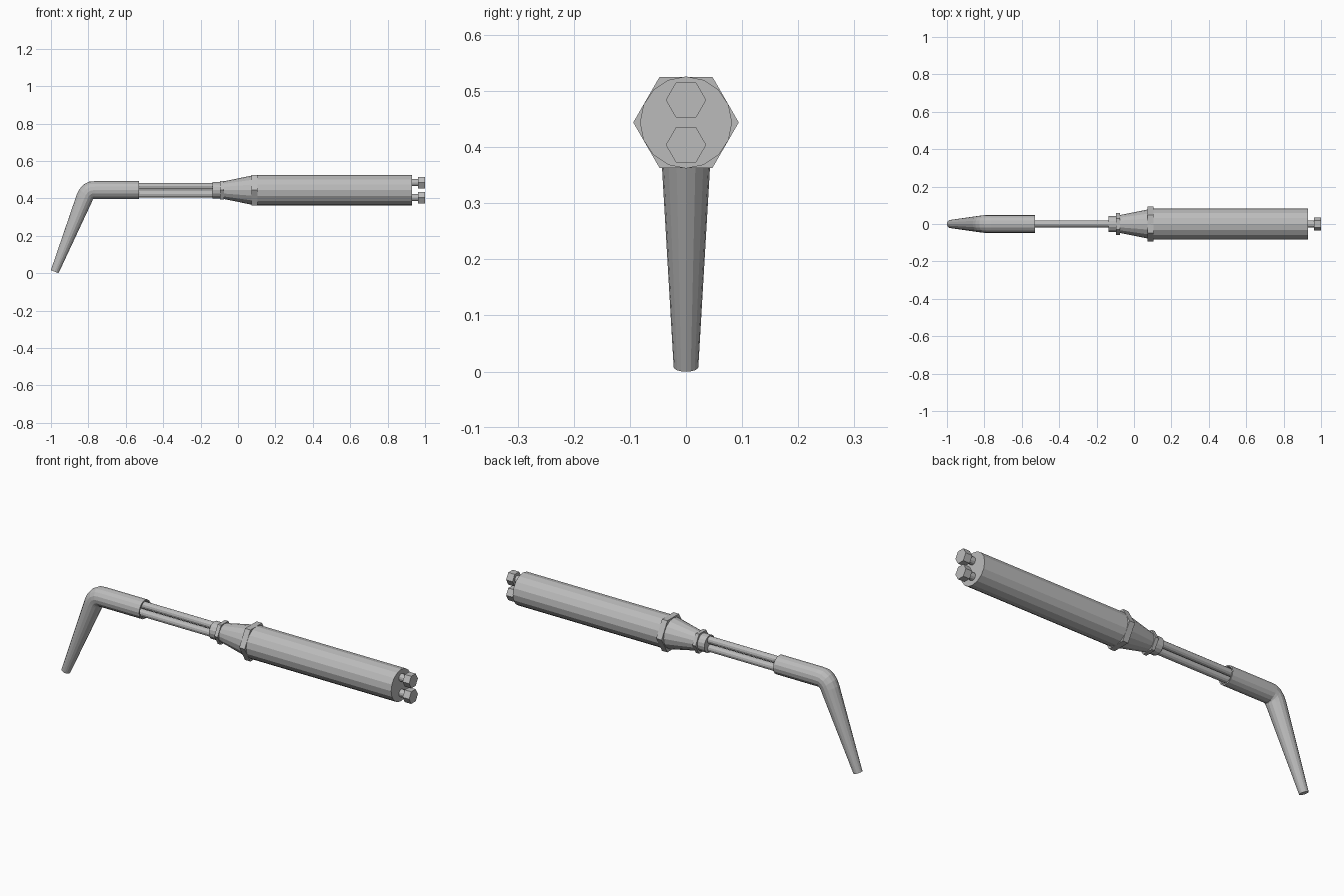
import bpy, bmesh, math
from mathutils import Vector

if "Cube" in bpy.data.objects:
    bpy.data.objects.remove(bpy.data.objects["Cube"])

AXIS_Z = 0.444

steel = bpy.data.materials.new("grey_steel")
steel.use_nodes = True
GREY = (0.5, 0.5, 0.5, 1)
steel.diffuse_color = GREY
steel.node_tree.nodes["Principled BSDF"].inputs["Base Color"].default_value = GREY


def loft(name, stations, sides, turn=0.0):
    """Skin rings placed along a path in the xz plane; stations are (x, z, radius, tilt)."""
    bm = bmesh.new()
    rings = []
    for x, z, r, tilt in stations:
        t = math.radians(tilt)
        across = Vector((-math.sin(t), 0, math.cos(t)))
        ring = []
        for i in range(sides):
            a = 2 * math.pi * i / sides + turn
            p = Vector((x, 0, z)) + across * r * math.sin(a) + Vector((0, r * math.cos(a), 0))
            ring.append(bm.verts.new(p))
        rings.append(ring)
    for a, b in zip(rings, rings[1:]):
        for i in range(sides):
            j = (i + 1) % sides
            bm.faces.new((a[i], a[j], b[j], b[i]))
    bm.faces.new(rings[0])
    bm.faces.new(rings[-1])
    bmesh.ops.recalc_face_normals(bm, faces=bm.faces)
    mesh = bpy.data.meshes.new(name)
    bm.to_mesh(mesh)
    bm.free()
    mesh.materials.append(steel)
    obj = bpy.data.objects.new(name, mesh)
    bpy.context.collection.objects.link(obj)
    return obj


def rod(name, x0, x1, r0, r1=None, z=AXIS_Z, sides=16):
    """Straight round or hexagonal piece along x."""
    return loft(name, [(x0, z, r0, 0), (x1, z, r1 or r0, 0)], sides)


# Handle, its locking nut and the tapered neck
rod("handle", 0.09, 0.93, 0.082)
rod("large_hex_nut", 0.073, 0.104, 0.094, sides=6)
rod("tapered_neck", -0.078, 0.075, 0.047, 0.078)
rod("small_hex_nut", -0.095, -0.076, 0.058, sides=6)
rod("neck_collar", -0.135, -0.09, 0.044)

# Pair of gas tubes and the matching inlet fittings
for label, side in (("upper", 1), ("lower", -1)):
    rod(label + "_tube", -0.74, -0.12, 0.018, z=AXIS_Z + side * 0.021, sides=12)
    inlet_z = AXIS_Z + side * 0.04
    rod(label + "_inlet_stem", 0.92, 0.97, 0.019, z=inlet_z, sides=12)
    rod(label + "_inlet_hex", 0.963, 1.0, 0.036, z=inlet_z, sides=6)

# Hollow sleeve bending down into the tapered nozzle
loft("bent_nozzle", [
    (-0.72, AXIS_Z, 0.038, 0),
    (-0.53, AXIS_Z, 0.041, 0),
    (-0.53, AXIS_Z, 0.048, 0),
    (-0.765, AXIS_Z, 0.048, 0),
    (-0.785, 0.443, 0.048, 14),
    (-0.802, 0.433, 0.047, 32),
    (-0.813, 0.419, 0.046, 50),
    (-0.821, 0.402, 0.045, 68),
    (-0.98, 0.008, 0.022, 68),
], 16)
